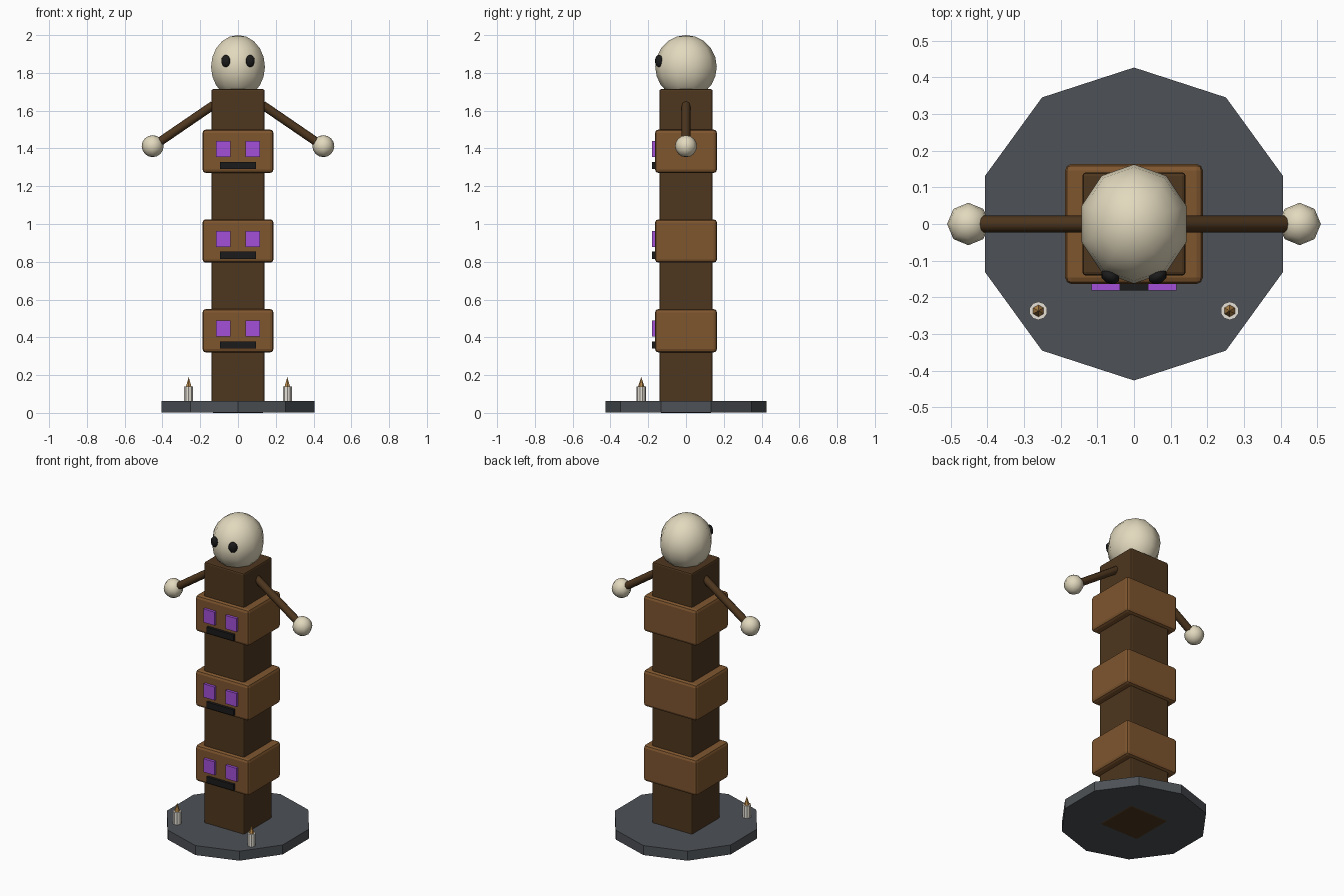
import bpy
from math import radians
from mathutils import Vector

cube = bpy.data.objects.get("Cube")
if cube:
    bpy.data.objects.remove(cube, do_unlink=True)


def material(name, r, g, b):
    m = bpy.data.materials.new(name)
    m.use_nodes = True
    m.diffuse_color = (r, g, b, 1)
    bsdf = next(n for n in m.node_tree.nodes if n.type == "BSDF_PRINCIPLED")
    bsdf.inputs["Base Color"].default_value = (r, g, b, 1)
    return m


DARK_WOOD = material("dark wood", 0.076, 0.037, 0.013)
WOOD = material("carved wood", 0.21, 0.092, 0.028)
STONE = material("grey stone", 0.074, 0.083, 0.093)
BONE = material("bone", 0.76, 0.69, 0.51)
PURPLE = material("glowing purple", 0.36, 0.08, 0.68)
BLACK = material("black", 0.011, 0.011, 0.011)
WAX = material("candle wax", 0.79, 0.75, 0.68)
FLAME = material("flame", 0.48, 0.25, 0.07)


def finish(name, mat, smooth=None):
    ob = bpy.context.object
    ob.name = name
    ob.data.materials.append(mat)
    if smooth:
        bpy.ops.object.shade_smooth_by_angle(angle=radians(smooth))
    return ob


def box(name, mat, center, size, bevel=0):
    bpy.ops.mesh.primitive_cube_add(size=1, location=center)
    ob = finish(name, mat)
    ob.scale = size
    bpy.ops.object.transform_apply(location=False, rotation=False, scale=True)
    if bevel:
        mod = ob.modifiers.new("rounded edges", "BEVEL")
        mod.width, mod.segments = bevel, 2
    return ob


def ball(name, mat, center, radii, segments, rings, turn=0):
    bpy.ops.mesh.primitive_uv_sphere_add(segments=segments, ring_count=rings, radius=1,
                                         location=center, rotation=(0, 0, turn))
    ob = finish(name, mat, 60)
    ob.scale = radii
    return ob


def rod(name, mat, start, end, r1, r2, sides, smooth=None):
    a, b = Vector(start), Vector(end)
    bpy.ops.mesh.primitive_cone_add(vertices=sides, radius1=r1, radius2=r2,
                                    depth=(b - a).length, location=(a + b) / 2)
    ob = finish(name, mat, smooth)
    ob.rotation_euler = (b - a).to_track_quat("Z", "Y").to_euler()
    return ob


# Base and post
rod("stone_base", STONE, (0, 0, 0.002), (0, 0, 0.062), 0.427, 0.427, 10)
box("post", DARK_WOOD, (0, 0, 0.857), (0.282, 0.282, 1.714), 0.01)

# Three carved faces
for label, z in (("lower", 0.435), ("middle", 0.91), ("upper", 1.385)):
    box(label + "_face_block", WOOD, (0, 0, z), (0.376, 0.328, 0.23), 0.018)
    box(label + "_mouth", BLACK, (0, -0.17, z - 0.075), (0.19, 0.022, 0.038))
    for side, s in (("left", 1), ("right", -1)):
        box(f"{label}_{side}_eye", PURPLE, (s * 0.077, -0.17, z + 0.011),
            (0.077, 0.022, 0.085))

# Skull
ball("skull", BONE, (0, 0, 1.832), (0.15, 0.163, 0.168), 10, 10)

# Mirrored parts: eye sockets, arms, hands and candles
for side, s in (("left", 1), ("right", -1)):
    ball(side + "_eye_socket", BLACK, (s * 0.065, -0.143, 1.863),
         (0.027, 0.02, 0.033), 8, 6, s * radians(28))
    rod(side + "_arm", DARK_WOOD, (s * 0.13, 0, 1.63), (s * 0.415, 0, 1.435),
        0.023, 0.023, 8, 50)
    ball(side + "_hand", BONE, (s * 0.452, 0, 1.412), (0.058, 0.058, 0.058), 8, 8)
    x, y = s * 0.261, -0.237
    rod(side + "_candle", WAX, (x, y, 0.055), (x, y, 0.14), 0.025, 0.025, 10)
    rod(side + "_flame", FLAME, (x, y, 0.135), (x, y, 0.19), 0.018, 0, 6)
